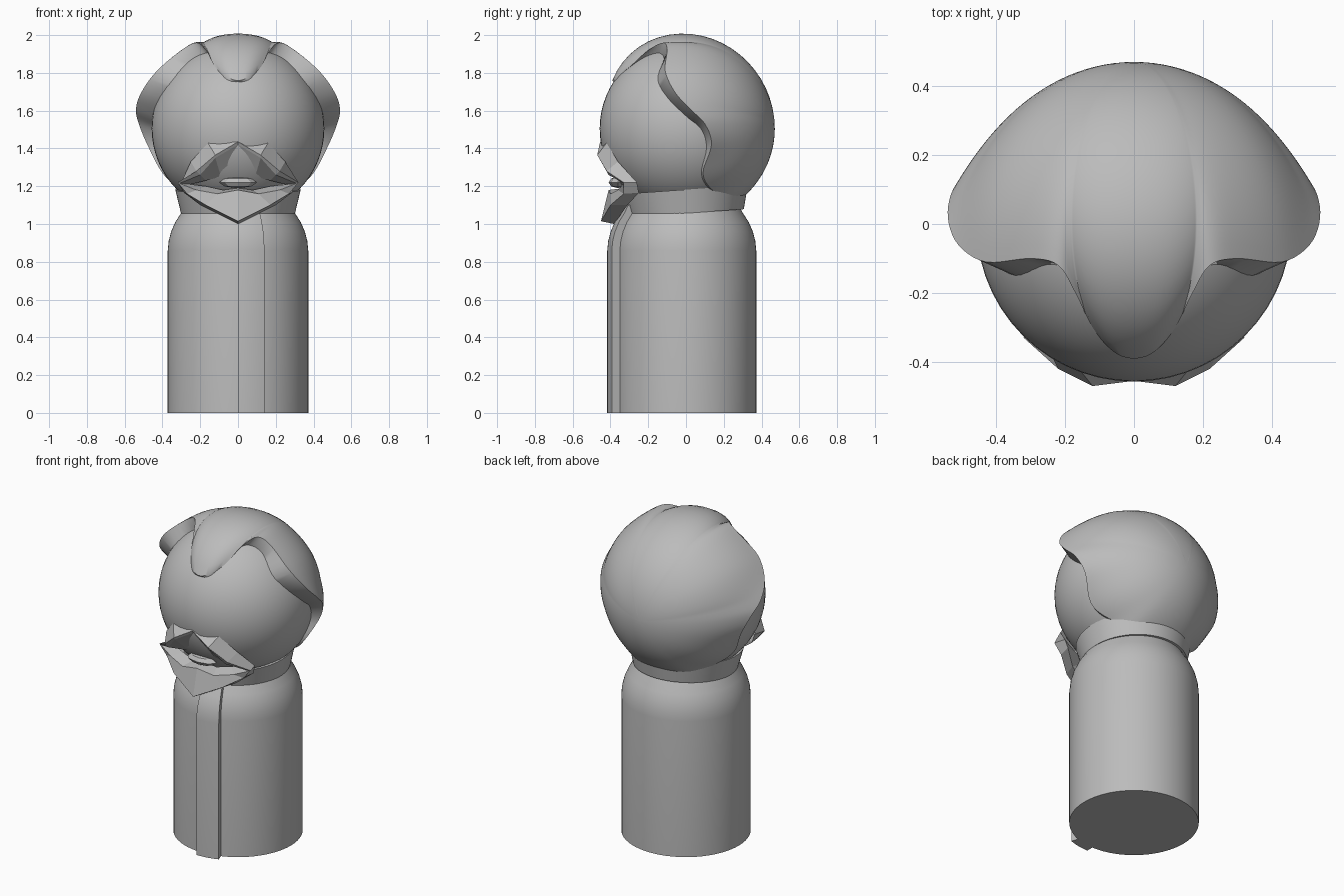
import bpy
import bmesh
from math import sin, cos, pi, asin
from mathutils import Vector

cube = bpy.data.objects.get("Cube")
if cube:
    bpy.data.objects.remove(cube, do_unlink=True)

GREY = (0.5, 0.5, 0.5, 1)
plain_grey = bpy.data.materials.new("plain_grey")
plain_grey.use_nodes = True
plain_grey.diffuse_color = GREY
plain_grey.node_tree.nodes["Principled BSDF"].inputs["Base Color"].default_value = GREY

HEAD = Vector((0, 0, 1.505))
FACE_RADIUS = 0.457
HAIR_RADIUS = 0.47


def finish(name, bm, smooth_angle=None):
    """Turn a bmesh into a named, coloured object."""
    bmesh.ops.remove_doubles(bm, verts=bm.verts, dist=0.0005)
    bmesh.ops.recalc_face_normals(bm, faces=bm.faces)
    mesh = bpy.data.meshes.new(name)
    bm.to_mesh(mesh)
    bm.free()
    mesh.materials.append(plain_grey)
    obj = bpy.data.objects.new(name, mesh)
    bpy.context.collection.objects.link(obj)
    if smooth_angle:
        bpy.ops.object.select_all(action="DESELECT")
        obj.select_set(True)
        bpy.context.view_layer.objects.active = obj
        bpy.ops.object.shade_smooth_by_angle(angle=smooth_angle)
    return obj


def skin(bm, rows, close_rows=False, close_columns=False):
    """Join a grid of points with quads; return the vertex rows."""
    grid = [[bm.verts.new(p) for p in row] for row in rows]
    count, width = len(grid), len(grid[0])
    for i in range(count if close_rows else count - 1):
        for j in range(width if close_columns else width - 1):
            a, b = grid[i], grid[(i + 1) % count]
            k = (j + 1) % width
            bm.faces.new((a[j], a[k], b[k], b[j]))
    return grid


def lathe(profile, start=0.0, sweep=2 * pi, steps=64):
    """Rows of points for a profile turned about z, from the front."""
    angles = [start + sweep * i / steps for i in range(steps + 1)]
    return [[(r * sin(a), -r * cos(a), z) for r, z in profile] for a in angles]


def mirrored_loop(half):
    """Close a half outline that starts and ends on the middle plane."""
    pts = [Vector(p) for p in half]
    return pts + [Vector((-p.x, p.y, p.z)) for p in reversed(pts[1:-1])]


def smooth_loop(pts, steps=5):
    """Closed curve through the points."""
    out, n = [], len(pts)
    for i in range(n):
        a, b, c, d = (pts[(i + k) % n] for k in (-1, 0, 1, 2))
        for s in range(steps):
            t = s / steps
            out.append(0.5 * (2 * b + (c - a) * t + (2 * a - 5 * b + 4 * c - d) * t * t
                              + (3 * b - a - 3 * c + d) * t ** 3))
    return out


# Body: cylinder with rounded shoulders
shoulder = [(0.372, 0), (0.372, 0.86), (0.367, 0.91), (0.354, 0.96),
            (0.332, 1.01), (0.3, 1.06), (0.28, 1.1)]
bm = bmesh.new()
skin(bm, lathe([(0, 0)] + shoulder + [(0, 1.1)]))
finish("body", bm, 0.6)

# Placket: raised strip on the left of the middle line
raised = [(r + 0.045, z) for r, z in shoulder]
sunk = [(r - 0.03, z) for r, z in reversed(shoulder)]
bm = bmesh.new()
strip = skin(bm, lathe(raised + sunk, 0, asin(0.14 / 0.417), 6), close_columns=True)
for end in (strip[0], strip[-1]):
    bm.faces.new(end)
finish("placket", bm, 0.6)

# Collar: flared, slightly tilted band
bm = bmesh.new()
skin(bm, lathe([(0.302, -0.065), (0.332, 0.06), (0.315, 0.06), (0.28, -0.065)]),
     close_columns=True)
collar = finish("collar", bm, 0.6)
collar.location.z = 1.122
collar.rotation_euler.x = 0.07

# Face: plain ball
bm = bmesh.new()
bmesh.ops.create_uvsphere(bm, u_segments=56, v_segments=32, radius=FACE_RADIUS)
face = finish("face", bm, 0.6)
face.location = HEAD

# Hair: shell swept from the back of the head to a flared, peaked rim
outer_half = [(0, -0.39, 1.76), (0.06, -0.37, 1.78), (0.12, -0.3, 1.83),
              (0.17, -0.2, 1.92), (0.22, -0.12, 1.96), (0.3, -0.1, 1.92),
              (0.43, -0.11, 1.81), (0.51, -0.06, 1.7), (0.54, 0.02, 1.61),
              (0.525, 0.1, 1.53), (0.48, 0.135, 1.42), (0.4, 0.09, 1.27),
              (0.3, 0.14, 1.18), (0.18, 0.24, 1.13), (0, 0.29, 1.13)]
inner_half = [(0, -0.38, 1.75), (0.06, -0.37, 1.76), (0.11, -0.3, 1.82),
              (0.13, -0.2, 1.88), (0.17, -0.14, 1.9), (0.25, -0.12, 1.87),
              (0.35, -0.155, 1.77), (0.42, -0.1, 1.67), (0.45, 0, 1.57),
              (0.445, 0.08, 1.5), (0.44, 0.11, 1.4), (0.38, 0.08, 1.26),
              (0.28, 0.14, 1.16), (0.17, 0.24, 1.13), (0, 0.29, 1.13)]
outer = smooth_loop(mirrored_loop(outer_half))
inner = smooth_loop(mirrored_loop(inner_half))
back = Vector((0, 1, 0))
ROWS = 22
columns = []
for rim, root in zip(outer, inner):
    reach = rim - HEAD
    fringe = 0.036 * max(0, -rim.y / 0.39)
    column = []
    for i in range(ROWS + 1):
        t = i / ROWS
        r = HAIR_RADIUS + (reach.length - HAIR_RADIUS) * t ** 4 + fringe * sin(pi * t * t)
        column.append(HEAD + back.slerp(reach.normalized(), t) * r)
    column.append(HEAD + (root - HEAD).normalized() * (FACE_RADIUS - 0.004))
    column.append(HEAD)
    columns.append(column)
bm = bmesh.new()
skin(bm, columns, close_rows=True)
finish("hair", bm, 0.6)

# Beard: faceted ring around the mouth, one half outline per edge line
skin_edge = [(0, -0.43, 1.44), (0.16, -0.42, 1.43), (0.25, -0.36, 1.33),
             (0.3, -0.26, 1.22), (0.285, -0.25, 1.165), (0.2, -0.31, 1.1),
             (0, -0.38, 1)]
front_ridge = [(0, -0.455, 1.435), (0.12, -0.47, 1.365), (0.22, -0.42, 1.28),
               (0.32, -0.33, 1.22), (0.27, -0.33, 1.16), (0.17, -0.4, 1.1),
               (0, -0.45, 1.015)]
lip_ridge = [(0, -0.45, 1.42), (0.12, -0.46, 1.35), (0.2, -0.41, 1.26),
             (0.31, -0.33, 1.215), (0.22, -0.36, 1.18), (0.11, -0.4, 1.16),
             (0, -0.41, 1.18)]
mouth_edge = [(0, -0.36, 1.27), (0.09, -0.36, 1.25), (0.17, -0.34, 1.23),
              (0.25, -0.28, 1.21), (0.17, -0.31, 1.2), (0.08, -0.33, 1.18),
              (0, -0.33, 1.19)]
bm = bmesh.new()
skin(bm, [mirrored_loop(h) for h in (skin_edge, front_ridge, lip_ridge, mouth_edge)],
     close_rows=True, close_columns=True)
finish("beard", bm)

# Lips: small faceted wedge inside the beard
bm = bmesh.new()
bmesh.ops.create_uvsphere(bm, u_segments=8, v_segments=4, radius=1)
lips = finish("lips", bm)
lips.scale = (0.1, 0.05, 0.03)
lips.location = (0, -0.36, 1.22)
